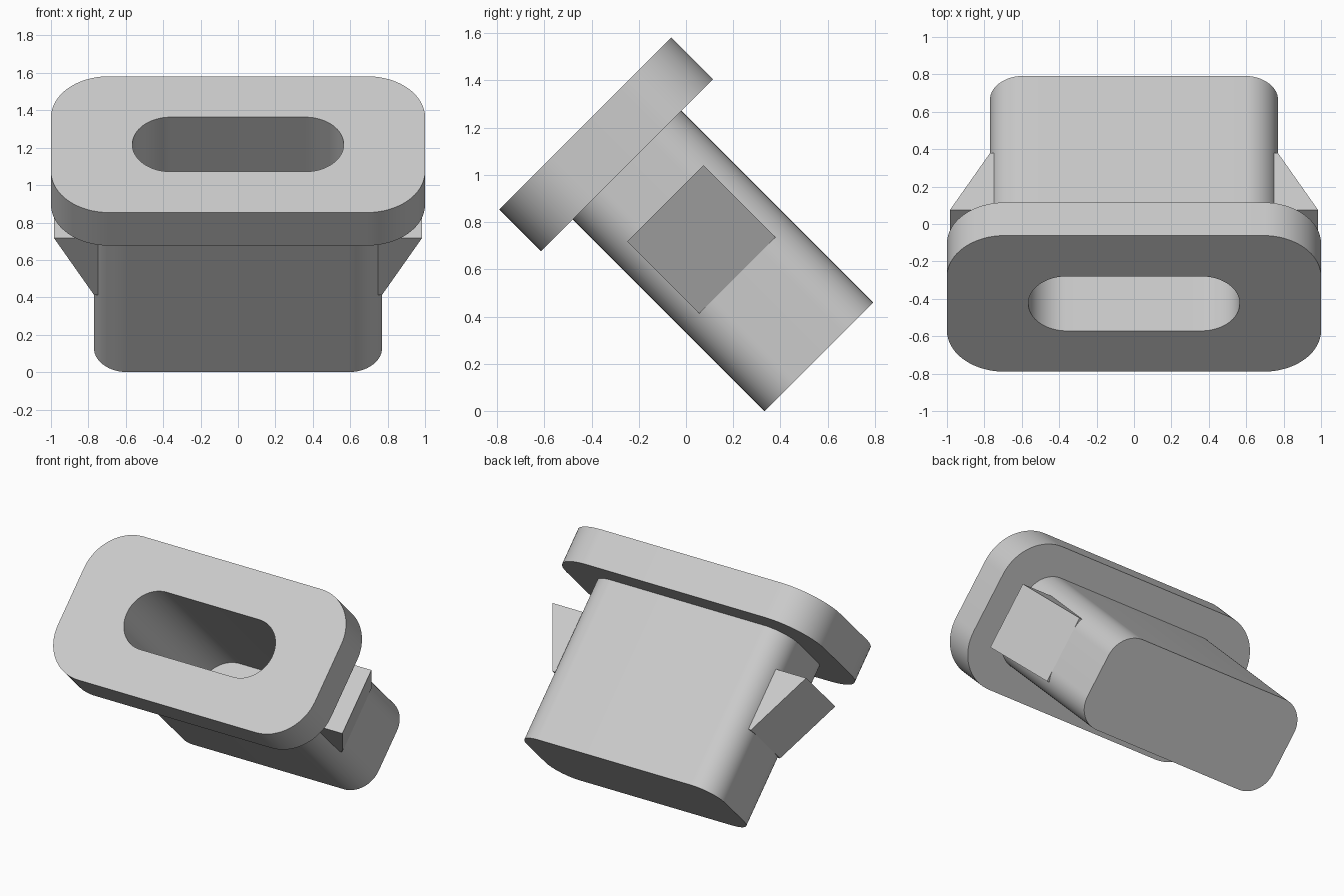
import bpy, bmesh
from math import pi, sin, cos, radians

if "Cube" in bpy.data.objects:
    bpy.data.objects.remove(bpy.data.objects["Cube"])

MID = 0.56              # centre of the plug across its tilted axis
TILT = radians(45)
STEPS = 16              # segments per rounded corner

grey = bpy.data.materials.new("plain grey")
grey.use_nodes = True
grey.diffuse_color = (0.6, 0.6, 0.6, 1)
grey.node_tree.nodes["Principled BSDF"].inputs["Base Color"].default_value = (0.6, 0.6, 0.6, 1)


def rounded_ring(bm, hx, hy, r, z):
    """Rounded rectangle of vertices at height z."""
    ring = []
    for q, (sx, sy) in enumerate([(1, 1), (-1, 1), (-1, -1), (1, -1)]):
        for i in range(STEPS + 1):
            a = (q + i / STEPS) * pi / 2
            ring.append(bm.verts.new((sx * (hx - r) + r * cos(a),
                                      MID + sy * (hy - r) + r * sin(a), z)))
    return ring


def finish(bm, name):
    bmesh.ops.recalc_face_normals(bm, faces=bm.faces)
    mesh = bpy.data.meshes.new(name)
    bm.to_mesh(mesh)
    bm.free()
    mesh.materials.append(grey)
    ob = bpy.data.objects.new(name, mesh)
    ob.rotation_euler.x = TILT
    bpy.context.collection.objects.link(ob)
    return ob


# Plug: one skin from the slot floor, over the flange, down to the closed end
bm = bmesh.new()
slot, flange, stem = (0.565, 0.206, 0.205), (1.0, 0.515, 0.31), (0.77, 0.325, 0.18)
levels = [(slot, 0.015), (slot, 1.162), (flange, 1.162),
          (flange, 0.912), (stem, 0.912), (stem, -0.235)]
rings = [rounded_ring(bm, *shape, z) for shape, z in levels]
for a, b in zip(rings, rings[1:]):
    for i in range(len(a)):
        j = (i + 1) % len(a)
        bm.faces.new((a[i], a[j], b[j], b[i]))
bm.faces.new(rings[0])
bm.faces.new(rings[-1])
plug = finish(bm, "flanged_plug")
bpy.ops.object.select_all(action="DESELECT")
plug.select_set(True)
bpy.context.view_layer.objects.active = plug
bpy.ops.object.shade_smooth_by_angle(angle=radians(30))

# Snap wedges on both ends, rooted inside the stem
profile = [(0.7, 0.252), (0.77, 0.252), (0.985, 0.684), (0.7, 0.684)]
for side, name in ((1, "left_snap_wedge"), (-1, "right_snap_wedge")):
    bm = bmesh.new()
    near, far = [[bm.verts.new((side * x, MID + y, z)) for x, z in profile]
                 for y in (-0.228, 0.228)]
    bm.faces.new(near)
    bm.faces.new(far)
    for i in range(4):
        j = (i + 1) % 4
        bm.faces.new((near[i], near[j], far[j], far[i]))
    finish(bm, name)
